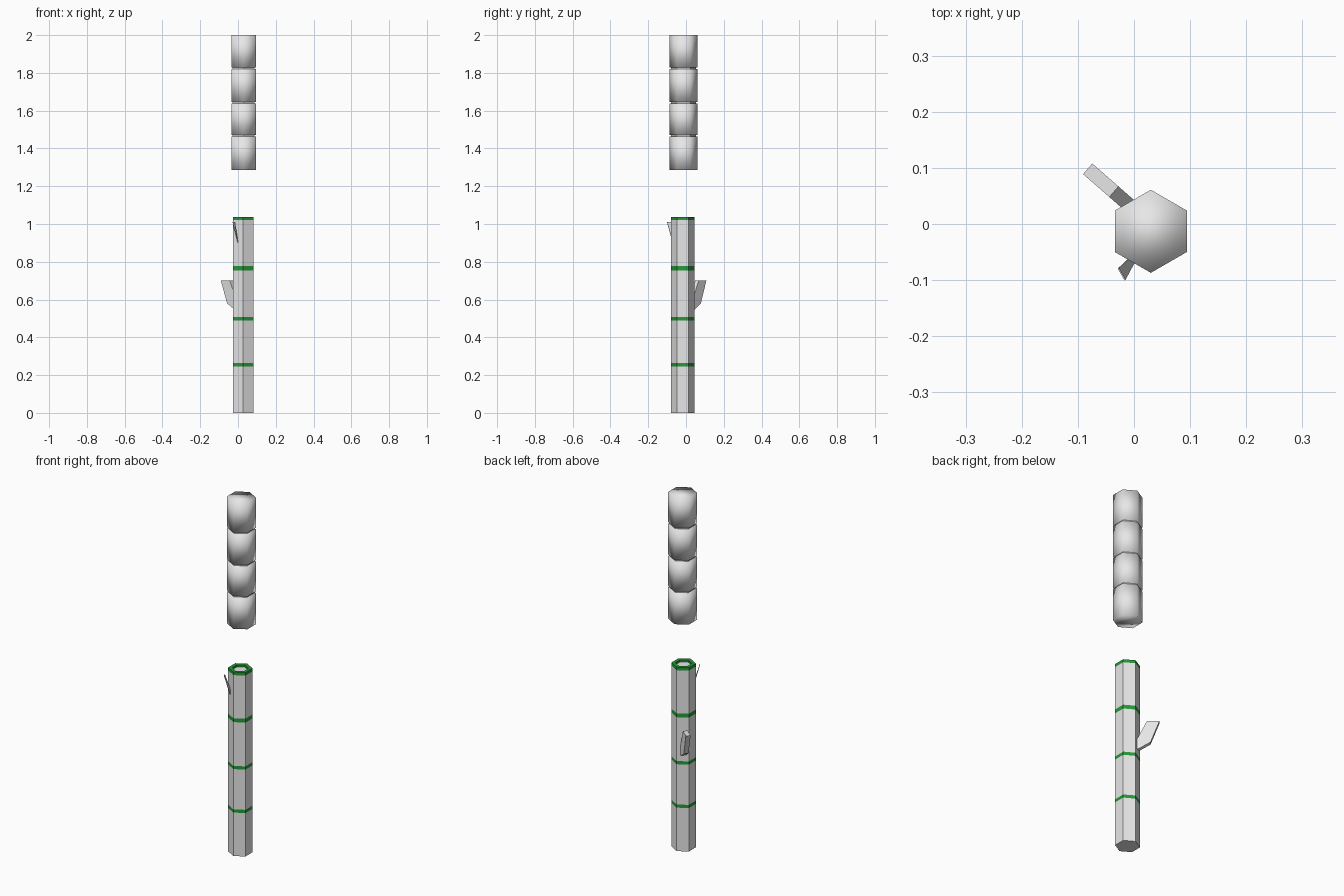
import bpy, bmesh, math
from mathutils import Vector

cube = bpy.data.objects.get("Cube")
if cube:
    bpy.data.objects.remove(cube, do_unlink=True)


def material(name, color):
    m = bpy.data.materials.new(name)
    m.use_nodes = True
    m.diffuse_color = color
    m.node_tree.nodes["Principled BSDF"].inputs["Base Color"].default_value = color
    return m


grey = material("pale grey", (0.8, 0.8, 0.8, 1))
green = material("leaf green", (0.02, 0.32, 0.04, 1))


def finish(name, bm, mats, smooth=False):
    bmesh.ops.recalc_face_normals(bm, faces=bm.faces)
    me = bpy.data.meshes.new(name)
    for f in bm.faces:
        f.smooth = smooth
    bm.to_mesh(me)
    bm.free()
    for m in mats:
        me.materials.append(m)
    ob = bpy.data.objects.new(name, me)
    bpy.context.collection.objects.link(ob)
    return ob


def hex_stack(name, center, rings, mats, smooth=False, green_walls=()):
    """Six-sided closed stack of (radius, z) rings with a corner towards y."""
    bm = bmesh.new()
    loops = []
    for r, z in rings:
        loops.append([bm.verts.new((center[0] + r * math.sin(i * math.pi / 3),
                                    center[1] + r * math.cos(i * math.pi / 3), z))
                      for i in range(6)])
    bm.faces.new(loops[0])
    bm.faces.new(loops[-1])
    for k in range(len(loops) - 1):
        a, b = loops[k], loops[k + 1]
        for i in range(6):
            j = (i + 1) % 6
            f = bm.faces.new((a[i], a[j], b[j], b[i]))
            f.material_index = int(k in green_walls)
    return finish(name, bm, mats, smooth)


# Lower stalk with green joint bands and a recessed top
R = 0.0625
heights = [0, 0.245, 0.263, 0.49, 0.508, 0.755, 0.777, 1.02, 1.037]
rings = [(R, z) for z in heights] + [(0.042, 1.037), (0.042, 1.025)]
hex_stack("lower_stalk", (0.027, -0.0175), rings, [grey, green],
          green_walls=(1, 3, 5, 7, 8, 9))

# Upper stalk: four soft segments around a narrower core
top_center = (0.03, -0.013)
levels = [1.285, 1.466, 1.643, 1.825, 2.0]
for n in range(4):
    low = levels[n] + (0.004 if n else 0)
    high = levels[n + 1] - (0.004 if n < 3 else 0)
    hex_stack(f"upper_segment_{n + 1}", top_center, [(0.074, low), (0.074, high)],
              [grey], smooth=True)
hex_stack("upper_core", top_center, [(0.067, 1.3), (0.067, 1.98)], [grey])


def plate(name, points, offset):
    """Extrude a flat outline both ways along the offset."""
    bm = bmesh.new()
    offset = Vector(offset)
    a = [bm.verts.new(Vector(p) - offset) for p in points]
    b = [bm.verts.new(Vector(p) + offset) for p in points]
    bm.faces.new(a)
    bm.faces.new(b)
    for i in range(len(a)):
        j = (i + 1) % len(a)
        bm.faces.new((a[i], a[j], b[j], b[i]))
    return finish(name, bm, [grey])


# Branch stub at the back right
out = Vector((-0.753, 0.657, 0))
base = Vector((-0.002, 0.028, 0))
outline = [(-0.008, 0.54), (0.01, 0.546), (0.063, 0.58), (0.107, 0.70),
           (0.045, 0.70), (-0.008, 0.59)]
plate("branch_stub", [base + out * s + Vector((0, 0, z)) for s, z in outline],
      (0.0082, 0.0094, 0))

# Small thin leaf at the front right
plate("small_leaf", [(-0.028, -0.079, 1.01), (-0.016, -0.10, 1.01),
                     (0, -0.07, 0.90), (-0.008, -0.06, 0.93)],
      (0.001, 0.0006, 0.0003))
